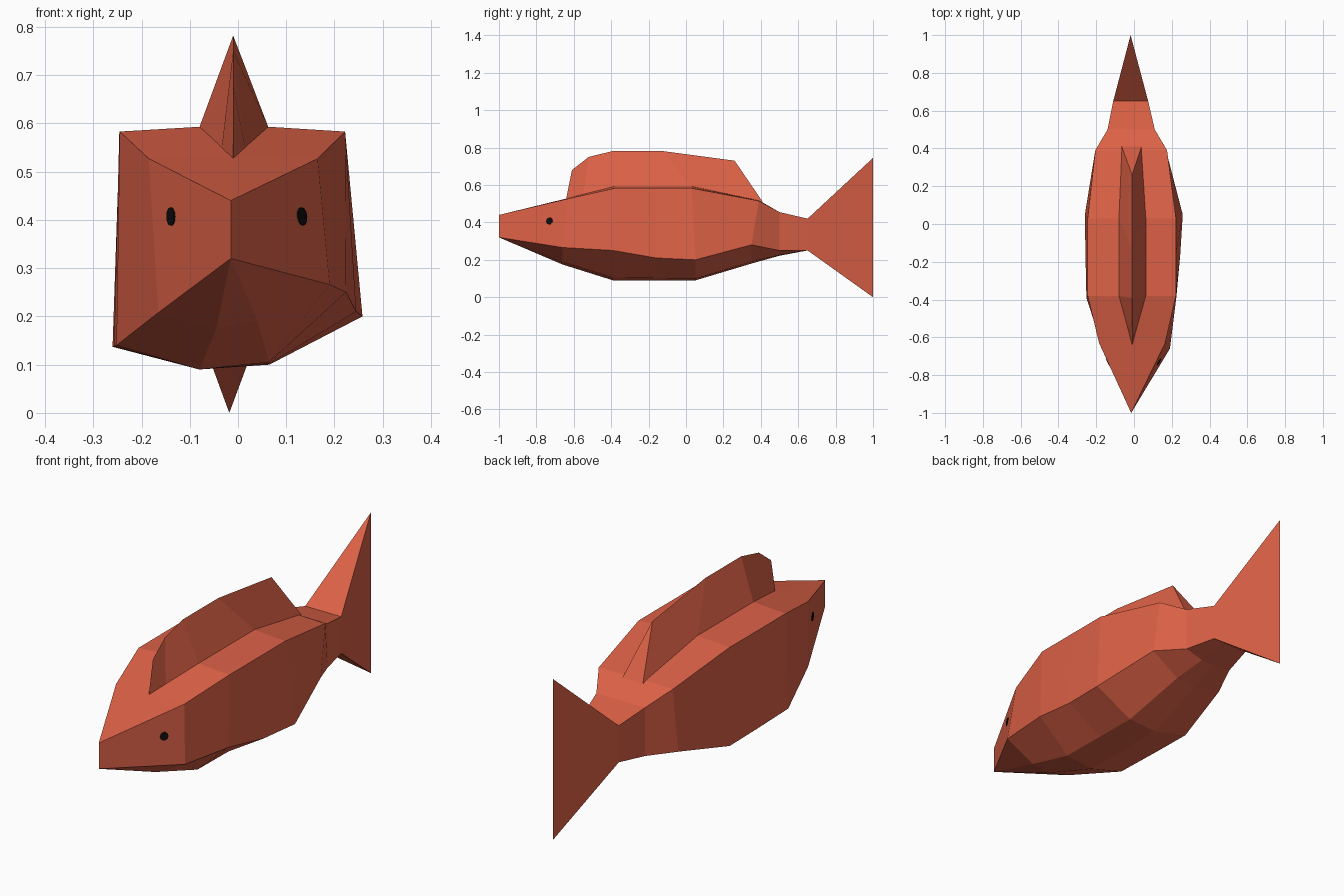
import bpy, bmesh
from mathutils import Vector, Matrix
from mathutils.bvhtree import BVHTree

if "Cube" in bpy.data.objects:
    bpy.data.objects.remove(bpy.data.objects["Cube"])


def material(name, rgb):
    m = bpy.data.materials.new(name)
    m.diffuse_color = (*rgb, 1)
    m.use_nodes = True
    m.node_tree.nodes["Principled BSDF"].inputs["Base Color"].default_value = m.diffuse_color
    return m


CORAL = material("coral_red", (0.72, 0.12, 0.062))
BLACK = material("eye_black", (0.004, 0.004, 0.004))


def finish(name, bm, mat):
    mesh = bpy.data.meshes.new(name)
    bm.to_mesh(mesh)
    bm.free()
    mesh.materials.append(mat)
    ob = bpy.data.objects.new(name, mesh)
    bpy.context.collection.objects.link(ob)
    return ob


def loft(rings, closed=True, cap_end=False):
    """Skin clockwise rings running from front to back."""
    bm = bmesh.new()
    rows = [[bm.verts.new(p) for p in r] for r in rings]
    n = len(rows[0])
    for a, b in zip(rows, rows[1:]):
        for i in range(n if closed else n - 1):
            j = (i + 1) % n
            bm.faces.new((a[i], a[j], b[j], b[i]))
    if cap_end:
        bm.faces.new(rows[-1])
    bmesh.ops.remove_doubles(bm, verts=bm.verts, dist=0.0005)
    return bm


def body_ring(yt, yb, tl, tr, zt, ml, mr, zm, bl, zl, br, zr, kl, kr, zkl, zkr):
    """Upper corners and back, then lower flank edges and belly."""
    return [(tl, yt, zt), (ml, yt, zm), (mr, yt, zm), (tr, yt, zt),
            (br, yb, zr), (kr, yb, zkr), (kl, yb, zkl), (bl, yb, zl)]


def edge_ring(y, x, top, bottom):
    return [(x, y, top)] * 4 + [(x, y, bottom)] * 4


# Body: nose edge lofted back to the narrow tail root
sections = [
    (-.63, -.66, -.185, .165, .527, -.012, -.008, .53, -.165, .208, .19, .266, -.045, .04, .175, .19),
    (-.38, -.39, -.245, .222, .583, -.08, .063, .593, -.252, .14, .224, .25, -.08, .065, .09, .105),
    (-.16, -.16, -.246, .222, .583, -.08, .063, .593, -.257, .138, .245, .21, -.08, .065, .09, .102),
    (.03, .05, -.245, .222, .583, -.08, .063, .593, -.26, .137, .258, .20, -.08, .065, .09, .10),
    (.39, .35, -.205, .175, .515, -.065, .04, .518, -.205, .21, .18, .28, -.06, .04, .18, .19),
    (.50, .50, -.14, .11, .455, -.05, .02, .455, -.14, .23, .11, .25, -.05, .02, .222, .225),
    (.65, .65, -.11, .075, .42, -.05, .015, .42, -.11, .25, .075, .25, -.05, .015, .25, .25),
]
rings = [edge_ring(-1, -.015, .44, .32)] + [body_ring(*s) for s in sections]
bm = loft(rings)
tree = BVHTree.FromBMesh(bm)
finish("body", bm, CORAL)

# Tail fin: tail root flaring into one tall vertical edge
finish("tail_fin", loft([rings[-1], edge_ring(1, -.018, .745, 0)]), CORAL)

# Dorsal fin: base y, left x, right x, base z, ridge y, ridge z
fin = [
    (-.64, -.01, -.01, .528, -.61, .68),
    (-.55, -.034, .015, .548, -.52, .75),
    (-.38, -.08, .063, .592, -.39, .782),
    (.03, -.08, .063, .592, -.13, .782),
    (.41, -.065, .04, .51, .26, .73),
]
fin_rings = [[(l, y, z), (-.01, ry, rz), (r, y, z)] for y, l, r, z, ry, rz in fin]
finish("dorsal_fin", loft(fin_rings, closed=False, cap_end=True), CORAL)

# Eyes: thin discs lying on the cheeks
for side, name in ((-1, "left_eye"), (1, "right_eye")):
    hit, normal, _, _ = tree.ray_cast(Vector((side, -.73, .407)), Vector((-side, 0, 0)))
    bm = bmesh.new()
    turn = normal.to_track_quat('Z', 'Y').to_matrix().to_4x4()
    bmesh.ops.create_cone(bm, cap_ends=True, segments=12, radius1=.019, radius2=.019,
                          depth=.007, matrix=Matrix.Translation(hit) @ turn)
    finish(name, bm, BLACK)
